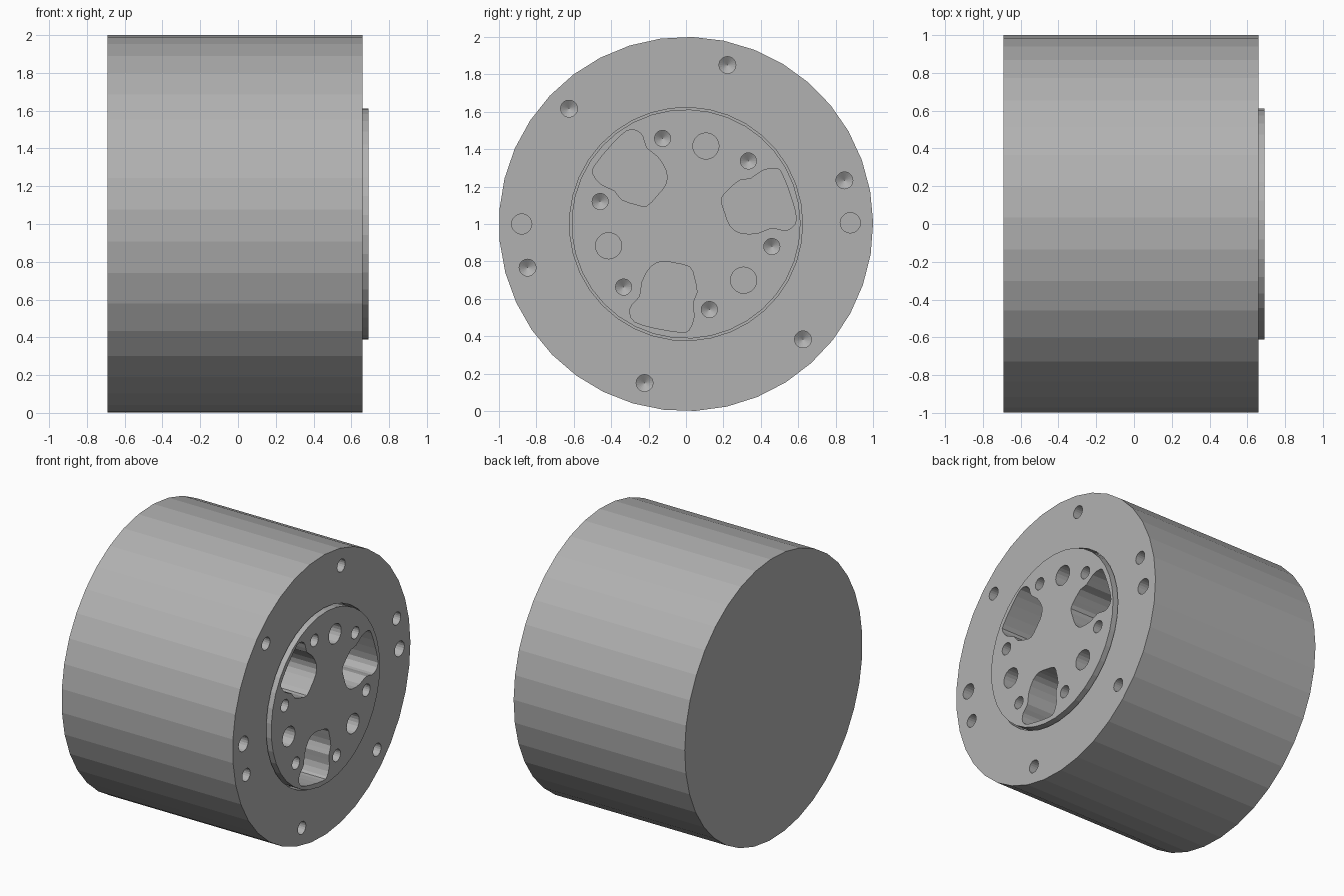
import bpy
import bmesh
from math import cos, sin, radians, tau
from mathutils import Matrix, Vector

default_cube = bpy.data.objects.get("Cube")
if default_cube:
    bpy.data.objects.remove(default_cube)

SIDES = 37          # facets around the housing
FACE_X = 0.658      # flange face
BOSS_X = 0.69       # raised hub face
AXIS = Matrix.Translation((0, 0, 1))

# Mid grey metal
grey = bpy.data.materials.new("grey_metal")
grey.use_nodes = True
grey.diffuse_color = (0.44, 0.44, 0.44, 1)
shader = next(n for n in grey.node_tree.nodes if n.type == "BSDF_PRINCIPLED")
shader.inputs["Base Color"].default_value = grey.diffuse_color


def make_object(name, bm):
    bmesh.ops.recalc_face_normals(bm, faces=bm.faces)
    mesh = bpy.data.meshes.new(name)
    bm.to_mesh(mesh)
    bm.free()
    mesh.materials.append(grey)
    obj = bpy.data.objects.new(name, mesh)
    obj.matrix_world = AXIS
    bpy.context.collection.objects.link(obj)
    return obj


def lathe(name, profile, sides, phase):
    """Revolve (radius, x) points around the x axis."""
    bm = bmesh.new()
    verts = [bm.verts.new((x, r * cos(phase), r * sin(phase))) for r, x in profile]
    edges = [bm.edges.new(pair) for pair in zip(verts, verts[1:])]
    bmesh.ops.spin(bm, geom=verts + edges, axis=(1, 0, 0), cent=(0, 0, 0),
                   angle=tau, steps=sides, use_duplicate=False)
    bmesh.ops.remove_doubles(bm, verts=bm.verts, dist=1e-4)
    # merge the end fans into single flat caps
    bmesh.ops.dissolve_limit(bm, angle_limit=radians(1), verts=bm.verts, edges=bm.edges)
    return make_object(name, bm)


def pocket(bm, outline, top, depth, tip=0):
    """Add a closed cutter along x; a tip gives a drilled, conical end."""
    outer = [bm.verts.new((top, y, z)) for y, z in outline]
    inner = [bm.verts.new((top - depth, y, z)) for y, z in outline]
    bm.faces.new(outer)
    count = len(outline)
    for i in range(count):
        j = (i + 1) % count
        bm.faces.new((outer[i], outer[j], inner[j], inner[i]))
    if tip:
        middle = sum((v.co for v in inner), Vector()) / count
        apex = bm.verts.new(middle - Vector((tip, 0, 0)))
        for i in range(count):
            bm.faces.new((inner[i], inner[(i + 1) % count], apex))
    else:
        bm.faces.new(inner)


def circle(pitch, degrees, radius, sides=20):
    a = radians(degrees)
    return [(pitch * cos(a) + radius * cos(tau * i / sides),
             pitch * sin(a) + radius * sin(tau * i / sides)) for i in range(sides)]


def rotated(outline, degrees):
    turn = Matrix.Rotation(radians(degrees), 2)
    return [tuple(turn @ Vector(point)) for point in outline]


def rounded(outline):
    """Add a curved midpoint to every side of a closed outline."""
    points = [Vector(p) for p in outline]
    result = []
    for i, b in enumerate(points):
        a, c, d = (points[(i + k) % len(points)] for k in (-1, 1, 2))
        result += [b, (9 * (b + c) - a - d) / 16]
    return result


# Housing with a narrow groove around the raised hub
housing = lathe("motor_housing", [
    (0, -0.69), (1, -0.69), (1, FACE_X), (0.623, FACE_X), (0.623, 0.56),
    (0.612, 0.56), (0.612, BOSS_X), (0, BOSS_X)], SIDES, radians(0.5))

cut = bmesh.new()
CLEAR = 0.05        # cutters start this far outside the hub face
start = BOSS_X + CLEAR

# Drilled screw holes on the flange and on the hub
for k in range(6):
    pocket(cut, circle(0.878, 15.4 + 60 * k, 0.045), start, 0.23, 0.03)
    pocket(cut, circle(0.474, 45.3 + 60 * k, 0.043), start, 0.23, 0.03)

# Flat-bottomed dowel holes
for angle in (0.4, 180):
    pocket(cut, circle(0.878, angle, 0.054), start, 0.25)
for k in range(3):
    pocket(cut, circle(0.43, 75.7 + 120 * k, 0.07), start, 0.3)

# Three large shaped pockets in the hub
window = rounded([
    (-0.128, -0.2), (-0.053, -0.21), (0.021, -0.23), (0.043, -0.283),
    (0.059, -0.364), (0.037, -0.42), (0.043, -0.497), (0.016, -0.567),
    (-0.03, -0.578), (-0.166, -0.556), (-0.273, -0.524), (-0.3, -0.476),
    (-0.289, -0.433), (-0.246, -0.385), (-0.235, -0.31), (-0.19, -0.23)])
for k in range(3):
    pocket(cut, rotated(window, 120 * k), start, 0.5)

cutter = make_object("hole_cutter", cut)
cutter.hide_render = True

# Cut the holes, then drop the cutter
boolean = housing.modifiers.new("holes", "BOOLEAN")
boolean.operation = "DIFFERENCE"
boolean.solver = "EXACT"
boolean.object = cutter
bpy.context.view_layer.objects.active = housing
housing.select_set(True)
bpy.ops.object.modifier_apply(modifier=boolean.name)
bpy.data.objects.remove(cutter)
